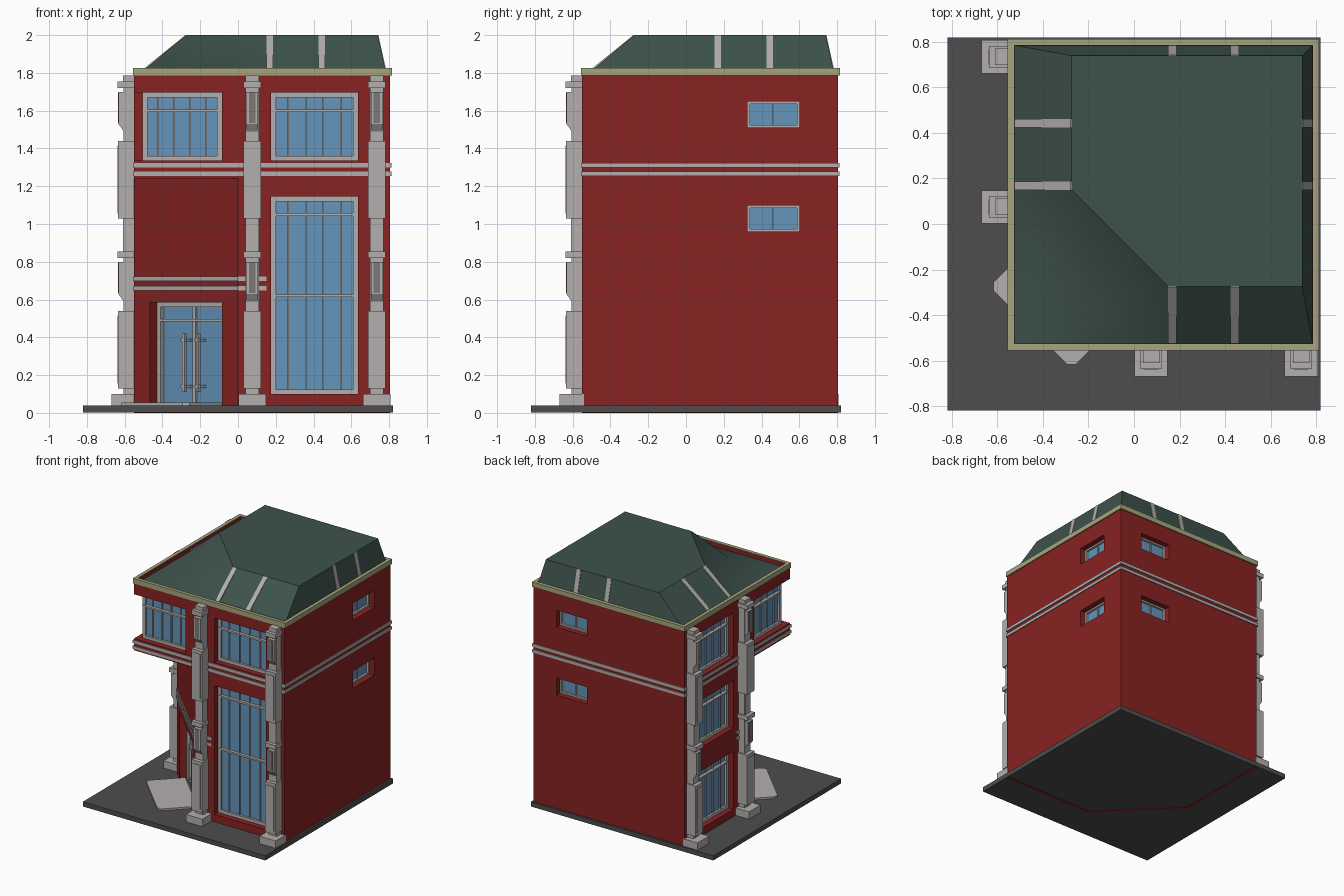
import bpy, bmesh
from mathutils import Matrix, Vector

if "Cube" in bpy.data.objects:
    bpy.data.objects.remove(bpy.data.objects["Cube"])


def material(name, rgb):
    m = bpy.data.materials.new(name)
    m.diffuse_color = (*rgb, 1)
    m.use_nodes = True
    m.node_tree.nodes["Principled BSDF"].inputs["Base Color"].default_value = m.diffuse_color
    return m


RED = material("red_wall", (0.25, 0.016, 0.016))
STONE = material("stone", (0.45, 0.43, 0.42))
DARK_STONE = material("dark_stone", (0.2, 0.19, 0.19))
GLASS = material("glass", (0.13, 0.30, 0.50))
GREEN = material("roof_green", (0.048, 0.085, 0.072))
OLIVE = material("olive_trim", (0.38, 0.38, 0.21))
PAVING = material("paving", (0.075, 0.075, 0.075))


def wall(origin, u, out):
    """Wall frame: u runs along the wall, d points outward, z is up."""
    m = Matrix.Identity(4)
    for i in range(3):
        m[i][0], m[i][1], m[i][2], m[i][3] = u[i], out[i], (0, 0, 1)[i], origin[i]
    return m


R = 0.5 ** 0.5
WORLD = Matrix.Identity(4)
FRONT = wall((0, -0.55, 0), (1, 0, 0), (0, -1, 0))
LEFT = wall((-0.55, 0, 0), (0, 1, 0), (-1, 0, 0))
BACK = wall((0, 0.805, 0), (1, 0, 0), (0, 1, 0))
RIGHT = wall((0.805, 0, 0), (0, 1, 0), (1, 0, 0))
CHAMFER = wall((-0.275, -0.275, 0), (R, -R, 0), (-R, -R, 0))
DOOR = CHAMFER @ Matrix.Translation((0, -0.035, 0))


def extrude(bm, m, pts, vec):
    a = [bm.verts.new(m @ Vector(p)) for p in pts]
    b = [bm.verts.new(m @ (Vector(p) + Vector(vec))) for p in pts]
    bm.faces.new(a)
    bm.faces.new(b[::-1])
    for i in range(len(a)):
        j = (i + 1) % len(a)
        bm.faces.new((a[i], b[i], b[j], a[j]))


def prism(bm, pts, z0, z1, m=WORLD):
    extrude(bm, m, [(x, y, z0) for x, y in pts], (0, 0, z1 - z0))


def box(bm, m, u0, u1, d0, d1, z0, z1):
    prism(bm, [(u0, d0), (u1, d0), (u1, d1), (u0, d1)], z0, z1, m)


def ring(bm, lo, hi, t, z0, z1):
    box(bm, WORLD, lo, hi, lo, lo + t, z0, z1)
    box(bm, WORLD, lo, hi, hi - t, hi, z0, z1)
    box(bm, WORLD, lo, lo + t, lo + t, hi - t, z0, z1)
    box(bm, WORLD, hi - t, hi, lo + t, hi - t, z0, z1)


def finish(name, bm, mat=None):
    bmesh.ops.recalc_face_normals(bm, faces=bm.faces)
    me = bpy.data.meshes.new(name)
    bm.to_mesh(me)
    bm.free()
    ob = bpy.data.objects.new(name, me)
    if mat:
        me.materials.append(mat)
    bpy.context.collection.objects.link(ob)
    return ob


def square(lo, hi):
    return [(lo, lo), (hi, lo), (hi, hi), (lo, hi)]


# ground slab, with the wall footing showing on its underside
bm = bmesh.new()
prism(bm, square(-0.82, 0.82), 0.002, 0.04)
finish("ground_slab", bm, PAVING)
bm = bmesh.new()
prism(bm, [(0.805, -0.55), (0, -0.55), (-0.55, 0), (-0.55, 0.805),
           (-0.525, 0.805), (-0.525, 0.01), (0.01, -0.525), (0.805, -0.525)], 0, 0.03)
finish("wall_footing", bm, RED)

# wall bodies: chamfered lower storeys, square overhanging top storey
bm = bmesh.new()
prism(bm, [(0, -0.55), (0.805, -0.55), (0.805, 0.805), (-0.55, 0.805), (-0.55, 0)], 0.03, 1.24)
lower = finish("lower_walls", bm, RED)
bm = bmesh.new()
prism(bm, square(-0.55, 0.805), 1.24, 1.785)
upper = finish("upper_walls", bm, RED)

# windows: wall, u range, z range, frame width, vertical bars, horizontal bars
windows = [
    (FRONT, 0.175, 0.635, 0.10, 1.145, 0.025, 4, (0.62, 1.05)),
    (LEFT, 0.175, 0.635, 0.10, 0.57, 0.025, 4, (0.48,)),
    (LEFT, 0.175, 0.635, 0.76, 1.145, 0.025, 4, (1.05,)),
]
for w in (FRONT, LEFT):
    windows.append((w, 0.175, 0.635, 1.335, 1.695, 0.025, 4, (1.60,)))
    windows.append((w, -0.505, -0.085, 1.335, 1.695, 0.025, 4, (1.60,)))
for w in (RIGHT, BACK):
    for z in (0.96, 1.51):
        windows.append((w, 0.325, 0.60, z, z + 0.138, 0.013, 1, ()))

# openings cut into the walls
cut = bmesh.new()
for m, u0, u1, z0, z1, *_ in windows:
    if u0 > 0:
        box(cut, m, u0, u1, -0.07, 0.1, z0, z1)
prism(cut, [(-0.7, -0.7), (-0.085, -0.7), (-0.085, -0.48), (-0.48, -0.48),
            (-0.48, -0.085), (-0.7, -0.085)], 1.335, 1.695)
box(cut, CHAMFER, -0.269, 0.269, -0.08, 0.1, 0.035, 0.585)
cutter = finish("opening_cutter", cut)
cutter.hide_render = True
cutter.hide_set(True)
for ob in (lower, upper):
    mod = ob.modifiers.new("openings", 'BOOLEAN')
    mod.operation = 'DIFFERENCE'
    mod.solver = 'EXACT'
    mod.object = cutter

# window glass, frames and glazing bars
glass, frame = bmesh.new(), bmesh.new()
for m, u0, u1, z0, z1, w, bars, rails in windows:
    box(glass, m, u0 + 0.004, u1 - 0.004, -0.071, -0.062, z0 + 0.004, z1 - 0.004)
    for a, b in ((u0, u0 + w), (u1 - w, u1)):
        box(frame, m, a, b, -0.071, -0.045, z0, z1)
    for a, b in ((z0, z0 + w), (z1 - w, z1)):
        box(frame, m, u0 + w, u1 - w, -0.071, -0.045, a, b)
    for i in range(bars):
        u = u0 + (u1 - u0) * (i + 1) / (bars + 1)
        box(frame, m, u - 0.004, u + 0.004, -0.071, -0.053, z0 + w, z1 - w)
    for z in rails:
        box(frame, m, u0 + 0.008, u1 - 0.008, -0.071, -0.038, z - 0.007, z + 0.007)
finish("window_glass", glass, GLASS)
finish("window_frames", frame, STONE)

# corner entrance door with frame and pull handles
bm = bmesh.new()
box(bm, DOOR, -0.265, 0.265, -0.046, -0.038, 0.04, 0.58)
finish("door_glass", bm, GLASS)
bm = bmesh.new()
for s in (-1, 1):
    box(bm, DOOR, *sorted((s * 0.24, s * 0.269)), -0.046, -0.015, 0.04, 0.585)
    box(bm, DOOR, s * 0.052 - 0.008, s * 0.052 + 0.008, -0.012, 0.004, 0.11, 0.42)
    for z in (0.14, 0.385):
        box(bm, DOOR, *sorted((s * 0.03, s * 0.075)), -0.04, 0.0, z - 0.007, z + 0.007)
box(bm, DOOR, -0.24, 0.24, -0.046, -0.015, 0.56, 0.585)
box(bm, DOOR, -0.25, 0.25, -0.046, -0.012, 0.483, 0.497)
box(bm, DOOR, -0.01, 0.01, -0.046, -0.025, 0.05, 0.56)
box(bm, DOOR, -0.24, 0.24, -0.046, -0.025, 0.04, 0.055)
finish("door_frame", bm, STONE)

# entrance step with clipped corners
bm = bmesh.new()
prism(bm, [(-0.255, -0.04), (0.255, -0.04), (0.255, 0.23), (0.23, 0.255), (-0.23, 0.255), (-0.255, 0.23)],
      0.035, 0.055, CHAMFER)
finish("entrance_step", bm, STONE)

# pilasters on the two street fronts
bm, panel = bmesh.new(), bmesh.new()
for m in (FRONT, LEFT):
    for c in (0.075, 0.735):
        def block(half, depth, z0, z1):
            box(bm, m, c - half, c + half, -0.01, depth, z0, z1)
        block(0.073, 0.12, 0.035, 0.10)
        block(0.036, 0.055, 0.10, 1.785)
        for z in (0, 0.9):
            block(0.047, 0.085, 0.13 + z, 0.54 + z)
            block(0.033, 0.089, 0.155 + z, 0.515 + z)
            extrude(bm, m, [(c - 0.032, d, h + z) for d, h in
                            ((0.03, 0.57), (0.045, 0.575), (0.083, 0.63), (0.083, 0.80), (0.03, 0.80))],
                    (0.064, 0, 0))
            box(panel, m, c - 0.018, c + 0.018, 0.07, 0.086, 0.635 + z, 0.795 + z)
            block(0.047, 0.088, 0.82 + z, 0.855 + z)
        block(0.034, 0.06, 0.855, 1.03)
        block(0.036, 0.06, 1.755, 1.785)
finish("pilasters", bm, STONE)
finish("pilaster_panels", panel, DARK_STONE)

# string courses
bm = bmesh.new()
for z in (1.253, 1.30):
    ring(bm, -0.557, 0.813, 0.02, z, z + 0.024)
for z in (0.648, 0.697):
    prism(bm, [(0.15, -0.557), (-0.003, -0.557), (-0.557, -0.003), (-0.557, 0.15), (0.15, 0.15)], z, z + 0.024)
finish("string_courses", bm, STONE)

# cornice with red inner lining
bm = bmesh.new()
ring(bm, -0.556, 0.814, 0.028, 1.785, 1.825)
finish("cornice", bm, OLIVE)
bm = bmesh.new()
ring(bm, -0.53, 0.788, 0.004, 1.78, 1.82)
finish("parapet_lining", bm, RED)

# mansard roof whose street corner is chamfered and sinks to the parapet
LO, HI, TLO, THI, ZB, ZT = -0.528, 0.786, -0.275, 0.74, 1.788, 2.0
bm = bmesh.new()
b = [bm.verts.new((x, y, ZB)) for x, y in square(LO, HI)]
t = [bm.verts.new((x, y, ZT)) for x, y in
     ((TLO, 0.15), (0.15, TLO), (THI, TLO), (THI, THI), (TLO, THI))]
p, q = (bm.verts.new(v) for v in ((-0.11, -0.39, 1.81), (-0.39, -0.11, 1.81)))
c, d = (bm.verts.new(v) for v in ((0.15, LO, ZB), (LO, 0.15, ZB)))
for f in (t, (c, b[1], t[2], t[1]), (b[1], b[2], t[3], t[2]), (b[2], b[3], t[4], t[3]), (b[3], d, t[0], t[4]),
          (b[0], d, b[3], b[2], b[1], c)):
    bm.faces.new(f)
for f in ((p, c, t[1]), (b[0], c, p), (q, d, t[0]), (b[0], d, q), (p, q, t[0], t[1]), (b[0], p, q)):
    bm.faces.new(f).smooth = True
for i in range(5):
    bm.edges.get((t[i], t[(i + 1) % 5])).smooth = False
finish("roof", bm, GREEN)

# roof ribs on all four slopes
bm = bmesh.new()
for u in (0.15, 0.425):
    for m, out, top in ((FRONT, 0.55 + LO, 0.55 + TLO), (LEFT, 0.55 + LO, 0.55 + TLO),
                        (BACK, 0.805 - HI, 0.805 - THI), (RIGHT, 0.805 - HI, 0.805 - THI)):
        extrude(bm, m, [(u, -out, ZB), (u, -out + 0.003, ZB + 0.008), (u, -top + 0.003, ZT),
                        (u, -top, ZT), (u, -top, ZT - 0.03)], (0.036, 0, 0))
finish("roof_ribs", bm, STONE)
